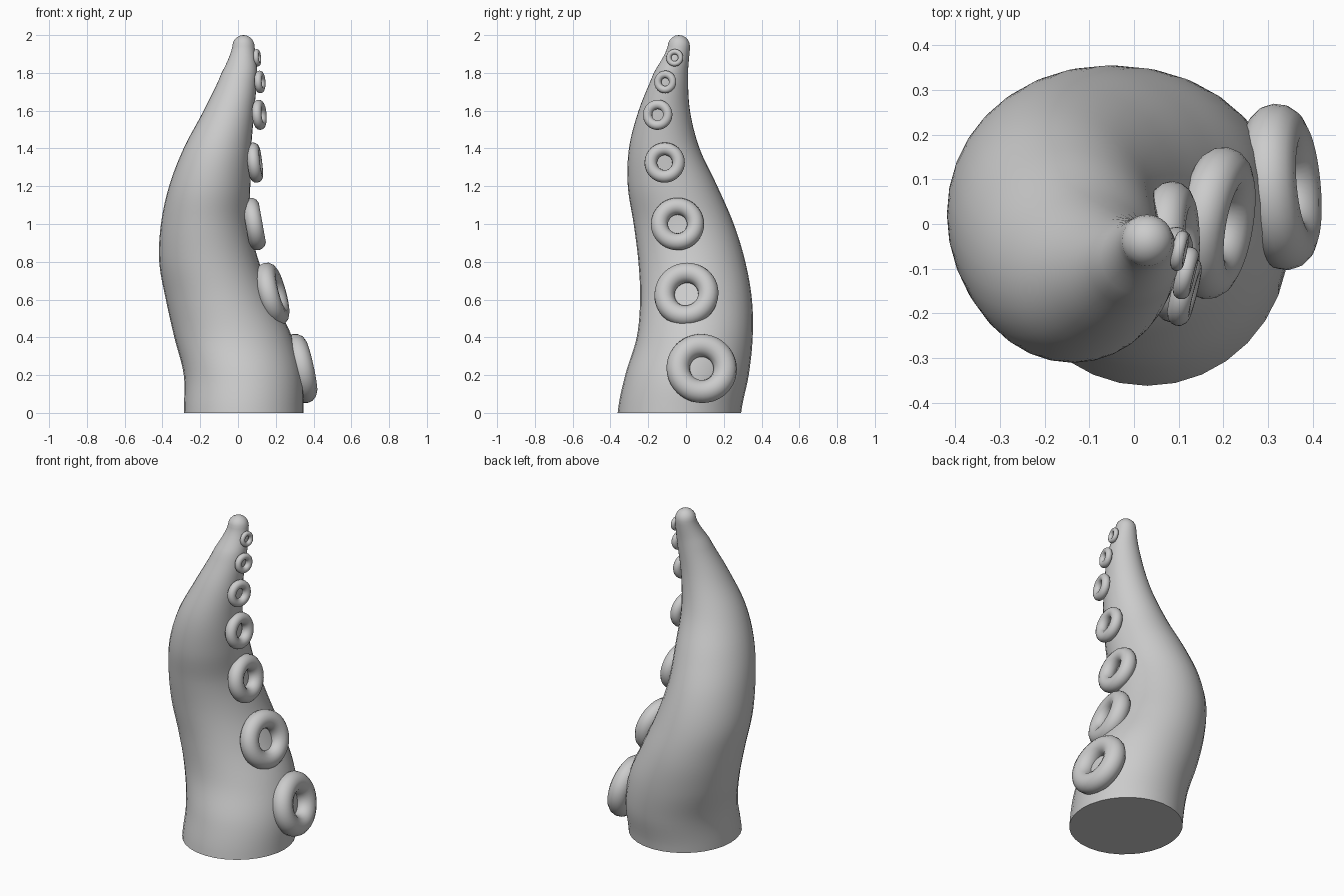
import bpy
import bmesh
import math
from mathutils import Vector

cube = bpy.data.objects.get("Cube")
if cube:
    bpy.data.objects.remove(cube, do_unlink=True)

SIDES = 32
STEPS = 6          # rings between neighbouring sections
DOME_RINGS = 5

# Single flat colour
grey = bpy.data.materials.new("plain grey")
grey.use_nodes = True
colour = (0.6, 0.6, 0.6, 1)
grey.diffuse_color = colour
grey.node_tree.nodes["Principled BSDF"].inputs["Base Color"].default_value = colour

# Arm sections: height, centre x, centre y, half width x, half width y
sections = [
    (0, .03, -.035, .317, .327),
    (.2, .027, .005, .314, .327),
    (.4, -.025, .046, .312, .307),
    (.6, -.095, .053, .287, .296),
    (.8, -.153, .031, .264, .283),
    (1, -.172, -.012, .236, .265),
    (1.2, -.15, -.071, .215, .237),
    (1.4, -.109, -.115, .179, .187),
    (1.6, -.048, -.115, .134, .136),
    (1.8, .007, -.08, .094, .091),
    (1.94, .029, -.038, .059, .059),
]


def spline(a, b, c, d, t):
    """Smooth value between b and c."""
    return b + t / 2 * (c - a + t * (2 * a - 5 * b + 4 * c - d + t * (3 * (b - c) + d - a)))


def smooth_rings(rows):
    """Fill in rings along the arm, ending with a rounded tip."""
    rings = []
    last = len(rows) - 1
    for i in range(last):
        group = [rows[max(0, min(last, i + k))] for k in (-1, 0, 1, 2)]
        for step in range(STEPS):
            ring = [spline(*values, step / STEPS) for values in zip(*group)]
            # Even heights, so the end sections do not bunch up
            ring[0] = rows[i][0] + (rows[i + 1][0] - rows[i][0]) * step / STEPS
            rings.append(ring)
    z, x, y, radius, _ = rows[-1]
    for k in range(DOME_RINGS):
        angle = math.pi / 2 * k / DOME_RINGS
        r = radius * math.cos(angle)
        rings.append((z + (2 - z) * math.sin(angle), x, y, r, r))
    return rings


def build_arm():
    bm = bmesh.new()
    loops = []
    for z, x, y, rx, ry in smooth_rings(sections):
        loop = []
        for k in range(SIDES):
            a = math.tau * k / SIDES
            loop.append(bm.verts.new((x + rx * math.cos(a), y + ry * math.sin(a), z)))
        loops.append(loop)
    for low, high in zip(loops, loops[1:]):
        for k in range(SIDES):
            n = (k + 1) % SIDES
            bm.faces.new((low[k], low[n], high[n], high[k]))
    # Flat base and closed tip
    bm.faces.new(loops[0][::-1])
    tip = bm.verts.new((sections[-1][1], sections[-1][2], 2))
    for k in range(SIDES):
        bm.faces.new((loops[-1][k], loops[-1][(k + 1) % SIDES], tip))
    mesh = bpy.data.meshes.new("arm")
    bm.to_mesh(mesh)
    bm.free()
    arm = bpy.data.objects.new("arm", mesh)
    bpy.context.collection.objects.link(arm)
    return arm


def finish(obj):
    obj.data.materials.append(grey)
    bpy.ops.object.select_all(action='DESELECT')
    obj.select_set(True)
    bpy.context.view_layer.objects.active = obj
    bpy.ops.object.shade_smooth_by_angle(angle=math.radians(40))


finish(build_arm())

# Suckers: centre, outer radius, hole radius, lean of the axis in y and z
suckers = [
    ((.329, .083, .235), .187, .063, .09, .22),
    ((.182, .002, .628), .172, .063, -.17, .27),
    ((.085, -.045, 1), .141, .05, 0, .18),
    ((.089, -.113, 1.325), .107, .04, -.08, .12),
    ((.113, -.15, 1.578), .08, .03, -.25, .08),
    ((.116, -.11, 1.752), .06, .021, -.25, .05),
    ((.102, -.06, 1.88), .046, .018, -.2, .08),
]

for number, (centre, outer, hole, lean_y, lean_z) in enumerate(suckers, 1):
    axis = Vector((1, lean_y, lean_z))
    bpy.ops.mesh.primitive_torus_add(
        major_segments=40, minor_segments=14,
        major_radius=(outer + hole) / 2, minor_radius=(outer - hole) / 2,
        location=centre, rotation=axis.to_track_quat('Z', 'Y').to_euler())
    sucker = bpy.context.object
    sucker.name = f"sucker_{number}"
    finish(sucker)
